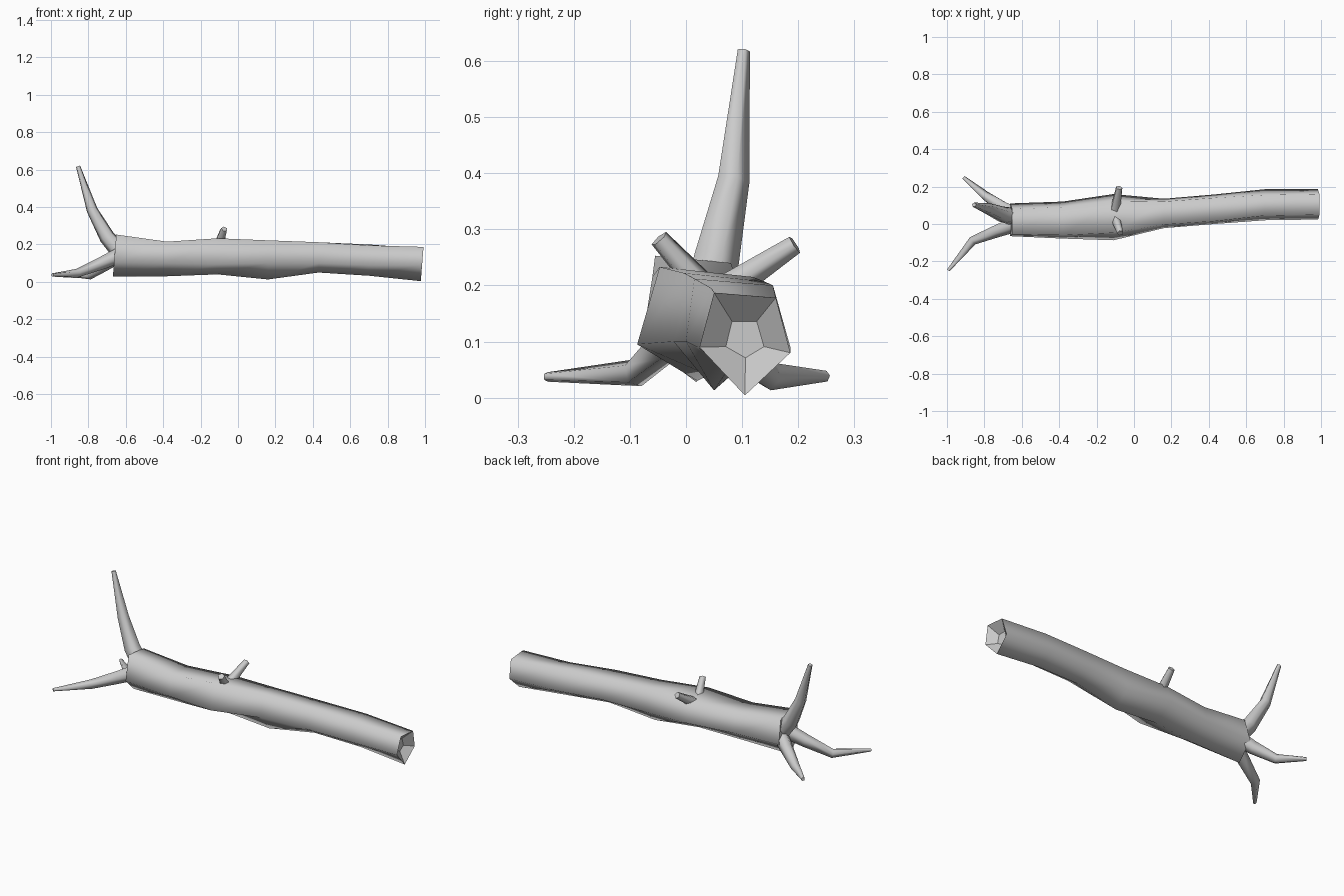
import bpy, bmesh, math
from mathutils import Vector

if "Cube" in bpy.data.objects:
    bpy.data.objects.remove(bpy.data.objects["Cube"])

mat = bpy.data.materials.new("grey bark")
mat.diffuse_color = (0.6, 0.6, 0.6, 1)
mat.use_nodes = True
mat.node_tree.nodes["Principled BSDF"].inputs["Base Color"].default_value = mat.diffuse_color


def loft(name, rings, recess=None):
    """Skin rings of five points; smooth sides, crisp ends."""
    bm = bmesh.new()
    loops = [[bm.verts.new(p) for p in ring] for ring in rings]
    n = len(loops[0])
    for a, b in zip(loops, loops[1:]):
        for i in range(n):
            f = bm.faces.new((a[i], a[(i + 1) % n], b[(i + 1) % n], b[i]))
            f.smooth = True
    caps = [bm.faces.new(loops[0][::-1])]
    last = loops[-1]
    if recess:
        # funnel-shaped hollow with a small flat floor
        floor = [bm.verts.new(p) for p in recess]
        for i in range(n):
            caps.append(bm.faces.new((last[i], last[(i + 1) % n],
                                      floor[(i + 1) % n], floor[i])))
        last = floor
    caps.append(bm.faces.new(last))
    for f in caps:
        f.smooth = False
        for e in f.edges:
            e.smooth = False
    bmesh.ops.recalc_face_normals(bm, faces=bm.faces)
    me = bpy.data.meshes.new(name)
    bm.to_mesh(me)
    bm.free()
    me.materials.append(mat)
    ob = bpy.data.objects.new(name, me)
    bpy.context.collection.objects.link(ob)
    return ob


def limb(name, points, radii, spin=0.0):
    """Tapered five-sided limb along a bent path."""
    pts = [Vector(p) for p in points]
    rings = []
    for k, (p, r) in enumerate(zip(pts, radii)):
        d = (pts[min(k + 1, len(pts) - 1)] - pts[max(k - 1, 0)]).normalized()
        u = d.cross(Vector((1, 0, 0.3))).normalized()
        v = d.cross(u)
        ang = [spin + i * math.tau / 5 for i in range(5)]
        rings.append([p + r * (math.cos(a) * u + math.sin(a) * v) for a in ang])
    return loft(name, rings)


# Trunk: x of each ring, then its five (y, z) corners
sections = [
    (-0.66, [(-.055, .253), (.08, .24), (.11, .115), (.018, .028), (-.065, .105)]),
    (-0.38, [(-.06, .215), (.09, .21), (.12, .11), (.02, .03), (-.078, .10)]),
    (-0.11, [(-.047, .233), (.125, .212), (.16, .11), (.04, .04), (-.087, .095)]),
    (0.16, [(-.003, .222), (.12, .215), (.135, .09), (.05, .013), (-.022, .10)]),
    (0.43, [(.015, .212), (.14, .207), (.158, .10), (.075, .05), (.0, .10)]),
    (0.70, [(.045, .195), (.155, .20), (.186, .09), (.10, .033), (.02, .09)]),
    (0.985, [(.05, .187), (.16, .178), (.186, .08), (.105, .004), (.024, .09)]),
]
rings = [[(x, y, z) for y, z in c] for x, c in sections]
# Lean the two end rings slightly
rings[0] = [(x + (z - .14) * .08, y, z) for x, y, z in rings[0]]
rings[-1] = [(x + (z - .1) * .08, y, z) for x, y, z in rings[-1]]
floor = [(.945, y, z) for y, z in
         [(.082, .136), (.126, .136), (.139, .091), (.106, .071), (.071, .091)]]
loft("trunk", rings, floor)

# Roots spreading from the left end
limb("upper_root", [(-.63, .035, .16), (-.70, .05, .24), (-.78, .082, .385), (-.855, .102, .618)],
     [.05, .044, .031, .012])
limb("front_root", [(-.61, .01, .155), (-.73, -.035, .10), (-.86, -.09, .044), (-.992, -.248, .037)],
     [.046, .036, .026, .009])
limb("back_root", [(-.61, .04, .155), (-.70, .09, .095), (-.795, .15, .038), (-.912, .249, .038)],
     [.046, .036, .026, .01])

# Broken branch stubs on top of the trunk
limb("front_stub", [(-.105, .045, .18), (-.073, -.048, .283)], [.028, .018])
limb("back_stub", [(-.105, .06, .185), (-.08, .194, .273)], [.03, .018])
